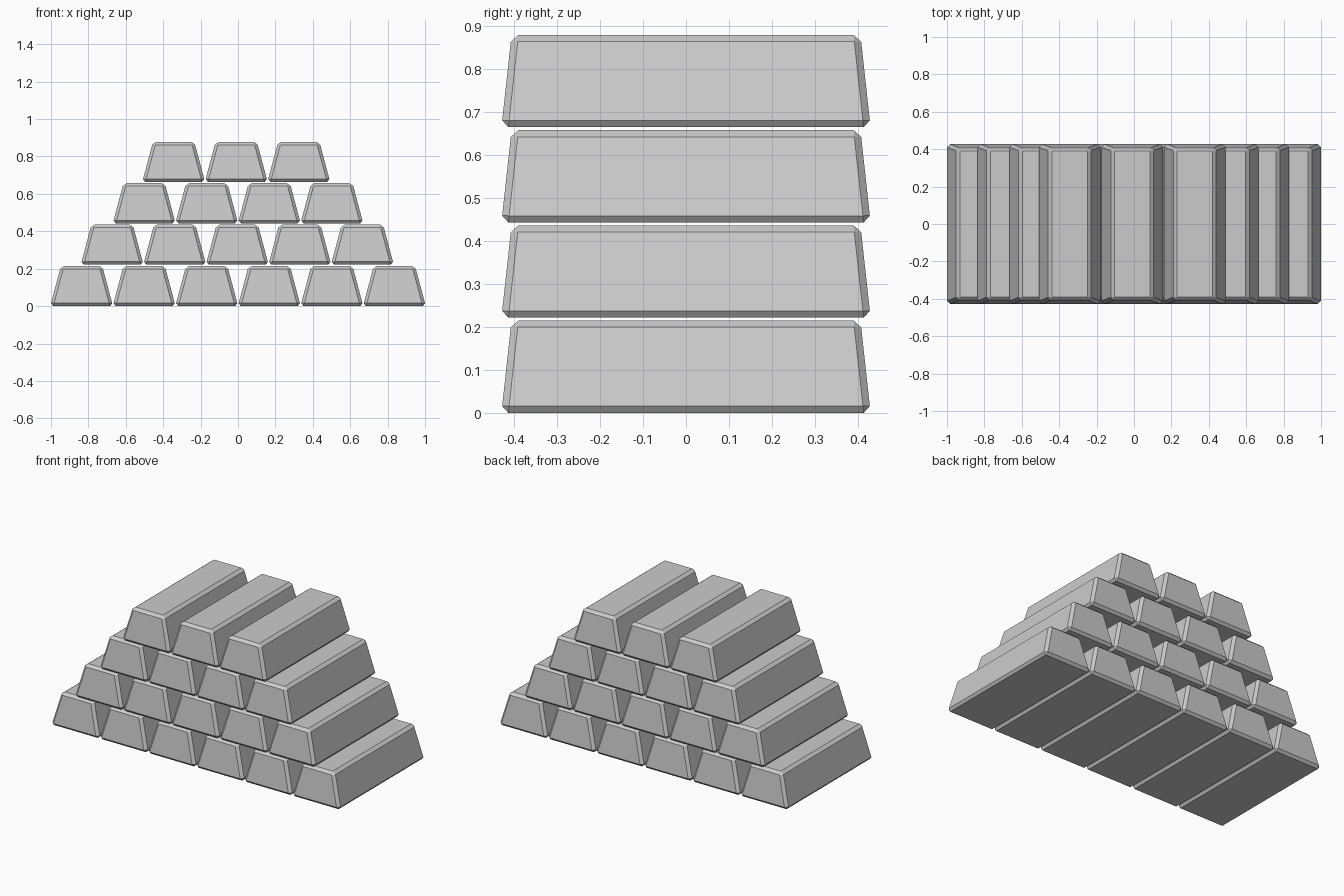
import bpy, bmesh

if "Cube" in bpy.data.objects:
    bpy.data.objects.remove(bpy.data.objects["Cube"])

PITCH_X, PITCH_Z = 0.3345, 0.2213
HEIGHT = 0.2145
BOTTOM = (0.1678, 0.429)   # half width, half length at the base
TOP = (0.1105, 0.4055)     # half width, half length at the top
CHAMFER = 0.016


def ingot_mesh():
    """Tapered bar with a flat chamfer on every edge."""
    bm = bmesh.new()
    bmesh.ops.create_cube(bm, size=2)
    for v in bm.verts:
        hx, hy = TOP if v.co.z > 0 else BOTTOM
        v.co = (v.co.x * hx, v.co.y * hy, HEIGHT if v.co.z > 0 else 0)
    bmesh.ops.bevel(bm, geom=bm.edges[:], offset=CHAMFER, offset_type='OFFSET',
                    segments=1, profile=0.5, affect='EDGES')
    bmesh.ops.recalc_face_normals(bm, faces=bm.faces)
    mesh = bpy.data.meshes.new("ingot")
    bm.to_mesh(mesh)
    bm.free()
    return mesh


mesh = ingot_mesh()

# Stacked rows: bar count and slight sideways shift of each row
for row, (count, shift) in enumerate([(6, 0), (5, -0.004), (4, 0), (3, -0.0095)]):
    for i in range(count):
        bar = bpy.data.objects.new(f"ingot_row{row + 1}_{i + 1}", mesh)
        bar.location = ((i - (count - 1) / 2) * PITCH_X + shift, 0, row * PITCH_Z)
        bpy.context.collection.objects.link(bar)
